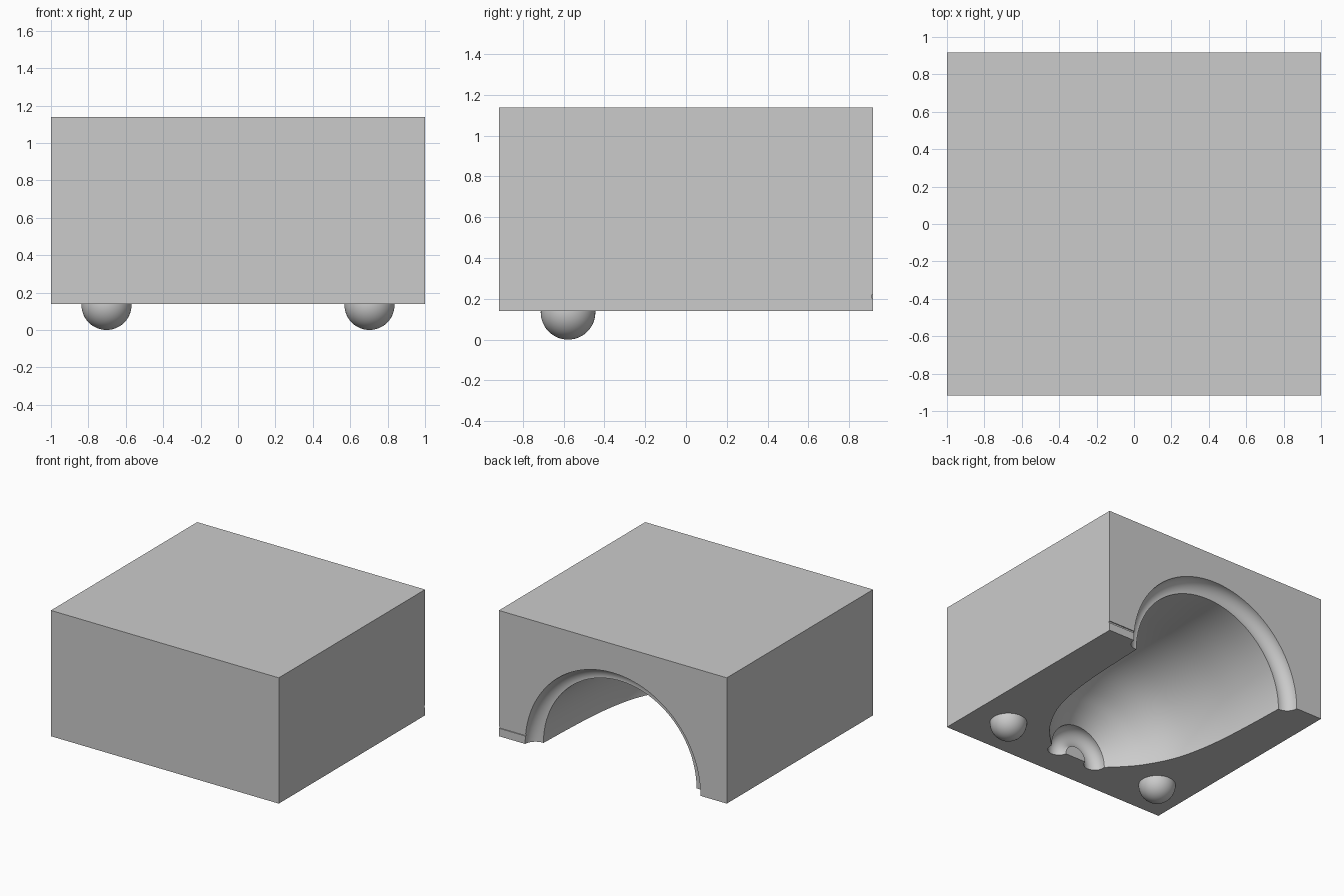
import bpy, bmesh
from math import pi, sin, cos, radians
from mathutils import Matrix, Vector

cube = bpy.data.objects.get("Cube")
if cube:
    bpy.data.objects.remove(cube, do_unlink=True)

FLOOR, TOP, HALF_X, HALF_Y = 0.14, 1.138, 1.0, 0.917

grey = bpy.data.materials.new("plain_grey")
grey.use_nodes = True
grey.diffuse_color = (0.6, 0.6, 0.6, 1)
grey.node_tree.nodes["Principled BSDF"].inputs["Base Color"].default_value = (0.6, 0.6, 0.6, 1)


def make_object(name, bm):
    bmesh.ops.recalc_face_normals(bm, faces=bm.faces)
    mesh = bpy.data.meshes.new(name)
    bm.to_mesh(mesh)
    bm.free()
    mesh.materials.append(grey)
    obj = bpy.data.objects.new(name, mesh)
    bpy.context.collection.objects.link(obj)
    return obj


def box(name, low, high):
    low, high = Vector(low), Vector(high)
    bm = bmesh.new()
    bmesh.ops.create_cube(bm, size=1, matrix=Matrix.Translation((low + high) / 2)
                          @ Matrix.Diagonal((high - low).to_4d()))
    return make_object(name, bm)


def arc(radius, y, tube, start, end, steps):
    angles = [radians(start + (end - start) * i / steps) for i in range(steps + 1)]
    return [(radius + tube * cos(a), y + tube * sin(a)) for a in angles]


def revolve(name, profile, segments=96):
    # Spin (radius, y) points around the y axis at floor height
    bm = bmesh.new()
    rings = []
    for r, y in profile:
        rings.append([bm.verts.new((r * cos(a), y, FLOOR + r * sin(a)))
                      for a in ((i + 0.5) * 2 * pi / segments for i in range(segments))])
    for near, far in zip(rings, rings[1:]):
        for i in range(segments):
            j = (i + 1) % segments
            bm.faces.new((near[i], near[j], far[j], far[i]))
    bm.faces.new(rings[0])
    bm.faces.new(rings[-1])
    return make_object(name, bm)


def smooth_curve(points, steps=5):
    # Catmull-Rom interpolation of the bowl wall
    pts = [Vector(p) for p in points]
    pts = [2 * pts[0] - pts[1]] + pts + [2 * pts[-1] - pts[-2]]
    out = []
    for a, b, c, d in zip(pts, pts[1:], pts[2:], pts[3:]):
        for i in range(steps):
            t = i / steps
            out.append(0.5 * (2 * b + (c - a) * t + (2 * a - 5 * b + 4 * c - d) * t ** 2
                              + (3 * b - a - 3 * c + d) * t ** 3))
    return [tuple(p) for p in out[1:]]


def carve(target, cutter):
    mod = target.modifiers.new("carve", 'BOOLEAN')
    mod.operation = 'DIFFERENCE'
    mod.solver = 'EXACT'
    mod.object = cutter
    bpy.context.view_layer.update()
    graph = bpy.context.evaluated_depsgraph_get()
    mesh = bpy.data.meshes.new_from_object(target.evaluated_get(graph))
    target.modifiers.clear()
    target.data = mesh
    bpy.data.objects.remove(cutter, do_unlink=True)


def smooth(obj):
    bpy.ops.object.select_all(action='DESELECT')
    obj.select_set(True)
    bpy.context.view_layer.objects.active = obj
    bpy.ops.object.shade_smooth_by_angle(angle=radians(30))


# Mould block
block = box("mould_block", (-HALF_X, -HALF_Y, FLOOR), (HALF_X, HALF_Y, TOP))

# Bowl cavity: foot ring groove, curved wall, rounded rim groove
foot = arc(0.17, -0.645, 0.08, 190, 370, 14)
wall = smooth_curve([foot[-1], (0.35, -0.53), (0.44, -0.42), (0.54, -0.24),
                     (0.60, -0.05), (0.64, 0.2), (0.66, 0.5), (0.672, 0.83)])
rim = arc(0.68, HALF_Y, 0.09, 265, 360, 12)
carve(block, revolve("cavity_cutter", foot + wall + rim + [(0.77, HALF_Y + 0.1)]))

# Thin vent notch from the side to the rim
carve(block, box("notch_cutter", (0.74, HALF_Y - 0.008, 0.203),
                 (HALF_X + 0.1, HALF_Y + 0.1, 0.218)))
smooth(block)

# Round locating pegs under the front corners
for side, name in ((1, "left_peg"), (-1, "right_peg")):
    bm = bmesh.new()
    radius = 0.134
    bmesh.ops.create_uvsphere(bm, u_segments=48, v_segments=24, radius=radius,
                              matrix=Matrix.Translation((side * 0.703, -0.578, radius)))
    bmesh.ops.bisect_plane(bm, geom=bm.verts[:] + bm.edges[:] + bm.faces[:],
                           plane_co=(0, 0, FLOOR), plane_no=(0, 0, 1), clear_outer=True)
    smooth(make_object(name, bm))
